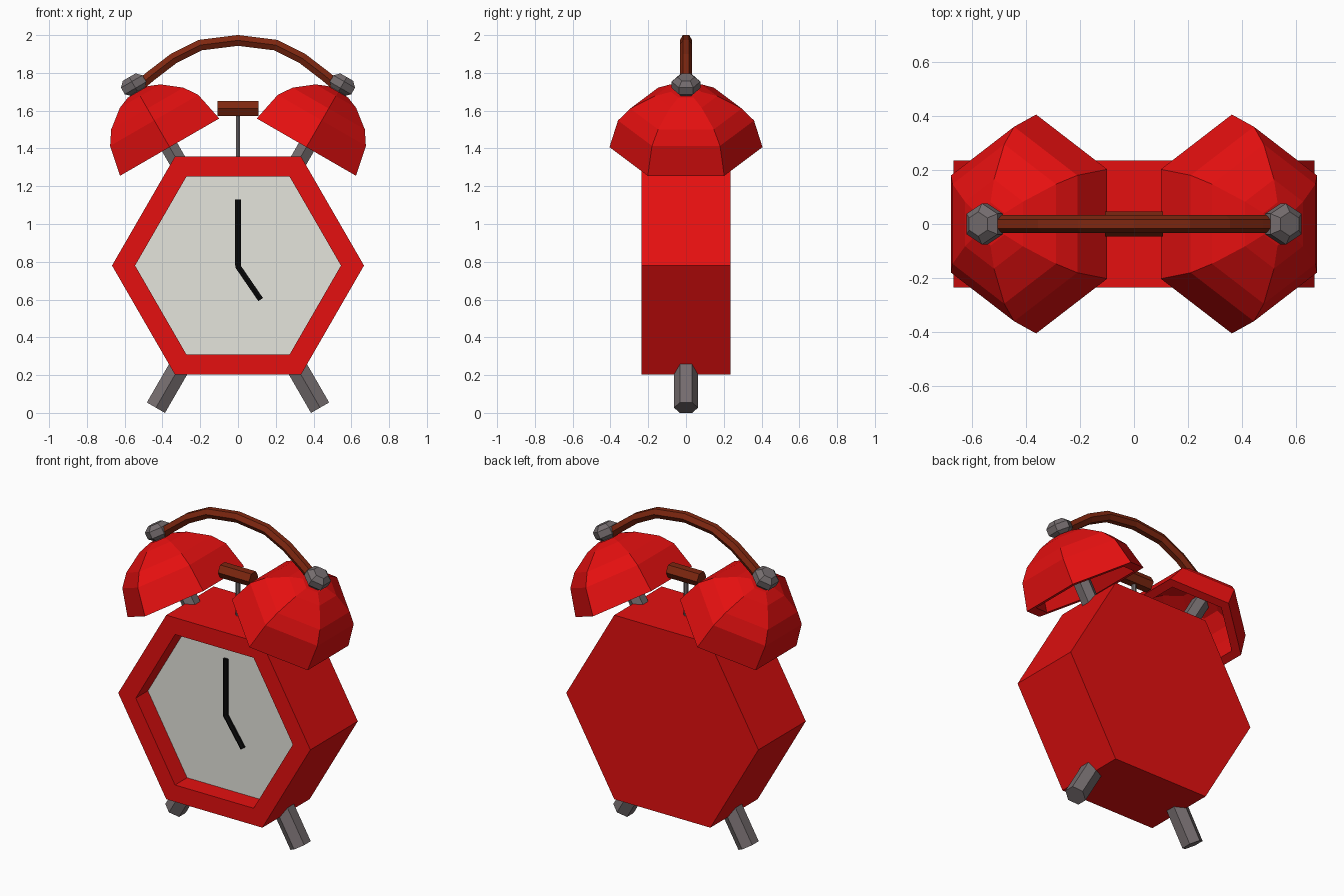
import bpy, bmesh, math
from mathutils import Vector

if "Cube" in bpy.data.objects:
    bpy.data.objects.remove(bpy.data.objects["Cube"])


def material(name, rgb):
    m = bpy.data.materials.new(name)
    m.diffuse_color = (*rgb, 1)
    m.use_nodes = True
    m.node_tree.nodes["Principled BSDF"].inputs["Base Color"].default_value = m.diffuse_color
    return m


RED = material("red paint", (0.78, 0.005, 0.005))
GREY = material("grey metal", (0.175, 0.15, 0.155))
BROWN = material("brown wood", (0.21, 0.02, 0.005))
WHITE = material("dial white", (0.78, 0.78, 0.72))
BLACK = material("black", (0.003, 0.003, 0.003))
Y = Vector((0, 1, 0))
CENTRE = Vector((0, 0, 0.78))


def skin(name, rings, mat, cap_mat=None):
    """Join equal rings of points into a closed solid; the last cap may have its own colour."""
    bm = bmesh.new()
    loops = [[bm.verts.new(p) for p in ring] for ring in rings]
    n = len(loops[0])
    for a, b in zip(loops, loops[1:]):
        for i in range(n):
            j = (i + 1) % n
            bm.faces.new((a[i], a[j], b[j], b[i]))
    bm.faces.new(loops[0][::-1])
    cap = bm.faces.new(loops[-1])
    bmesh.ops.recalc_face_normals(bm, faces=bm.faces)
    me = bpy.data.meshes.new(name)
    me.materials.append(mat)
    if cap_mat:
        me.materials.append(cap_mat)
        cap.material_index = 1
    bm.to_mesh(me)
    bm.free()
    ob = bpy.data.objects.new(name, me)
    bpy.context.collection.objects.link(ob)
    return ob


def lathe(name, origin, axis, start, profile, mat, n=6, squash=1.0, cap_mat=None):
    """Turn (radius, distance) pairs about an axis, first corner pointing along start."""
    axis, u = Vector(axis).normalized(), Vector(start)
    v = axis.cross(u) * squash
    steps = [2 * math.pi * i / n for i in range(n)]
    rings = [[Vector(origin) + axis * s + (u * math.cos(a) + v * math.sin(a)) * r for a in steps]
             for r, s in profile]
    return skin(name, rings, mat, cap_mat)


def tube(name, path, r, mat, y=0.0, n=6):
    """Sweep a round section along (x, z) points in an upright plane."""
    pts = [Vector((x, y, z)) for x, z in path]
    rings = []
    for i, p in enumerate(pts):
        t = (pts[min(i + 1, len(pts) - 1)] - pts[max(i - 1, 0)]).normalized()
        side = t.cross(Y)
        rings.append([p + (Y * math.cos(a) + side * math.sin(a)) * r
                      for a in (2 * math.pi * k / n for k in range(n))])
    return skin(name, rings, mat)


# Six-sided case with a recessed dial
lathe("case", CENTRE, Y, (1, 0, 0),
      [(0.667, 0.235), (0.667, -0.235), (0.545, -0.235), (0.545, -0.115)], RED, cap_mat=WHITE)

# Clock hands
tube("minute_hand", [(0, 0.78), (0, 1.13)], 0.017, BLACK, y=-0.12)
tube("hour_hand", [(0, 0.79), (0, 0.775), (0.12, 0.60)], 0.017, BLACK, y=-0.12)

BELL = [(0.08, 1.062), (0.165, 1.036), (0.295, 0.96), (0.36, 0.887), (0.405, 0.724),
        (0.34, 0.724), (0.30, 0.86), (0.235, 0.925), (0.12, 0.985)]
KNOB = [(0.053, 0.60), (0.053, 1.065), (0.076, 1.085), (0.076, 1.125), (0.045, 1.152)]

for label, side in (("left", -1), ("right", 1)):
    up = (0.5 * side, 0, math.sqrt(0.75))
    down = (0.5 * side, 0, -math.sqrt(0.75))
    # Feet, posts with knobs, and hollow bells all point out from the case centre
    lathe(label + "_foot", CENTRE, down, Y, [(0.064, 0.60), (0.064, 0.869)], GREY)
    lathe(label + "_post", CENTRE, up, Y, KNOB, GREY)
    lathe(label + "_bell", CENTRE, up, Y, BELL, RED, squash=0.865)

# Carrying handle
half = [(0.55, 1.71), (0.46, 1.785), (0.34, 1.877), (0.2, 1.947)]
tube("handle", [(-x, z) for x, z in half] + [(0, 1.972)] + half[::-1], 0.033, BROWN)

# Hammer between the bells
lathe("hammer_rod", (0, 0, 0), (0, 0, 1), Y, [(0.013, 1.34), (0.013, 1.59)], GREY)
lathe("hammer_head", (0, 0, 1.612), (1, 0, 0), Y, [(0.046, -0.108), (0.046, 0.108)], BROWN)
